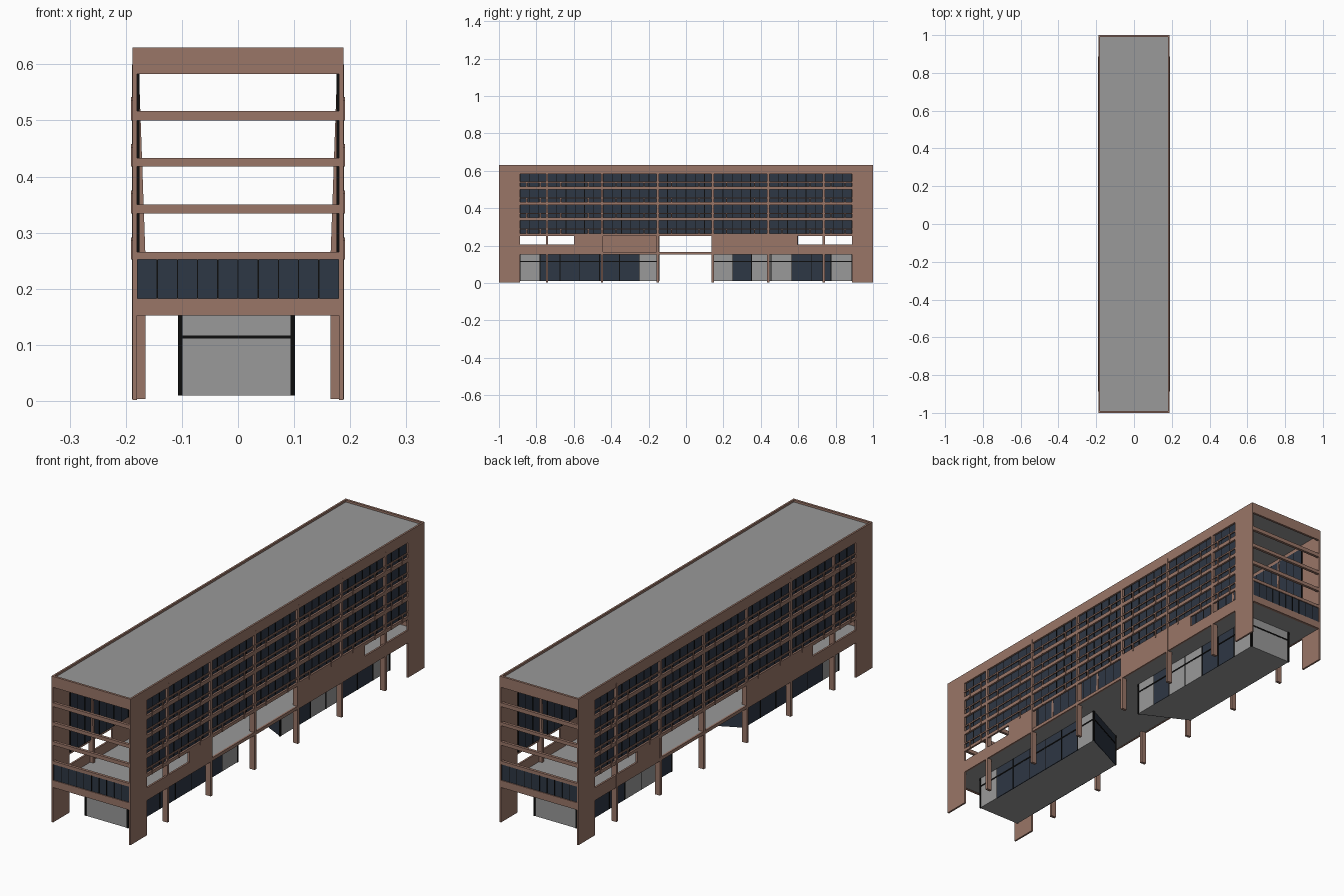
import bpy, bmesh, math
from mathutils import Vector

if "Cube" in bpy.data.objects:
    bpy.data.objects.remove(bpy.data.objects["Cube"])


def material(name, rgb):
    m = bpy.data.materials.new(name)
    m.diffuse_color = (*rgb, 1)
    m.use_nodes = True
    m.node_tree.nodes["Principled BSDF"].inputs["Base Color"].default_value = m.diffuse_color
    return m


BROWN = material("brown cladding", (0.32, 0.18, 0.137))
GREY = material("grey concrete", (0.32, 0.32, 0.32))
GLASS = material("dark blue glass", (0.027, 0.038, 0.058))
BLACK = material("black metal", (0.004, 0.004, 0.004))


class Part:
    """Collects boxes and prisms of one colour into a single object."""
    def __init__(self, name, mat):
        self.name, self.mat, self.bm = name, mat, bmesh.new()

    def box(self, x0, x1, y0, y1, z0, z1):
        self.prism([(x0, y0), (x1, y0), (x1, y1), (x0, y1)], z0, z1)

    def prism(self, outline, z0, z1, top=None):
        low = [self.bm.verts.new((x, y, z0)) for x, y in outline]
        high = [self.bm.verts.new((x, y, z1)) for x, y in (top or outline)]
        n = len(low)
        self.bm.faces.new(low[::-1])
        self.bm.faces.new(high)
        for i in range(n):
            j = (i + 1) % n
            self.bm.faces.new((low[i], low[j], high[j], high[i]))

    def strip(self, p, q, z0, z1, t):
        """Thin upright plate along the line from p to q."""
        p, q = Vector(p), Vector(q)
        d = (q - p).normalized()
        n = Vector((-d.y, d.x)) * t / 2
        self.prism([p - n, q - n, q + n, p + n], z0, z1)

    def done(self):
        bmesh.ops.recalc_face_normals(self.bm, faces=self.bm.faces[:])
        me = bpy.data.meshes.new(self.name)
        self.bm.to_mesh(me)
        self.bm.free()
        me.materials.append(self.mat)
        bpy.context.collection.objects.link(bpy.data.objects.new(self.name, me))


X, XI, Y, E = 0.188, 0.18, 1.0, 0.888          # outer, inner, half length, window end
FLOORS = [(0.252, 0.266), (0.334, 0.35), (0.418, 0.433), (0.50, 0.517)]
COLS = [-0.743, -0.449, -0.151, 0.143, 0.44, 0.737]

# Roof and raised floor
slab = Part("roof_slab", GREY)
slab.box(-XI, XI, -0.992, 0.992, 0.608, 0.621)
slab.done()
slab = Part("raised_floor", GREY)
slab.box(-XI, XI, -0.99, 0.99, 0.153, 0.165)
slab.done()

# Parapet ring
ring = Part("parapet", BROWN)
for s in (-1, 1):
    ring.box(*sorted((s * XI, s * X)), -Y, Y, 0.583, 0.63)
    ring.box(-XI, XI, *sorted((s * 0.99, s * Y)), 0.583, 0.63)
ring.done()

# Long facades: s is the side, the second is the first turned half round
for s, side in ((1, "right"), (-1, "left")):
    xa, xb = sorted((s * XI, s * X))

    def span(part, y0, y1, z0, z1, a=xa, b=xb):
        part.box(a, b, *sorted((s * y0, s * y1)), z0, z1)

    wall = Part(side + "_facade_frame", BROWN)
    for y in (-1, 1):                            # end piers
        span(wall, y * E, y * Y, 0.002, 0.583)
    for z0, z1 in FLOORS:                        # floor bands
        span(wall, -E, E, z0, z1)
    span(wall, -E, E, 0.152, 0.166)              # lower band with openings
    span(wall, -E, -0.6, 0.166, 0.206)
    span(wall, -0.6, -0.449, 0.166, 0.252)
    span(wall, 0.143, 0.595, 0.166, 0.252)
    span(wall, 0.595, E, 0.166, 0.206)
    wall.done()

    # Tapered columns
    col = Part(side + "_columns", BROWN)
    for y in COLS:
        y0, y1 = y - 0.006, y + 0.006
        o, lo, hi = s * 0.1885, s * 0.165, s * 0.177
        foot = [(lo, y0), (o, y0), (o, y1), (lo, y1)]
        head = [(hi, y0), (o, y0), (o, y1), (hi, y1)]
        col.prism(foot, 0.004, 0.26)
        col.prism(foot, 0.26, 0.6, head)
    col.done()

    # Balcony rails with small posts
    rail = Part(side + "_rails", BROWN)
    ends = [-E] + COLS + [E]
    ra, rb = sorted((s * 0.186, s * 0.1905))
    for z0, z1 in FLOORS:
        rail.box(ra, rb, -E, E, z1 + 0.019, z1 + 0.025)
        for a, b in zip(ends, ends[1:]):
            for f in (0.25, 0.75):
                y = a + (b - a) * f
                rail.box(ra, rb, y - 0.003, y + 0.003, z0, z1 + 0.02)
    rail.done()

    # Window wall and mullions
    pane = Part(side + "_windows", GLASS)
    pane.box(*sorted((s * 0.1765, s * 0.1785)), -E, E, 0.262, 0.59)
    pane.done()
    bars = Part(side + "_window_mullions", BLACK)
    n = 36
    for i in range(n + 1):
        y = -E + 2 * E * i / n
        bars.box(*sorted((s * 0.1755, s * 0.1798)), y - 0.002, y + 0.002, 0.262, 0.59)
    bars.done()

# Open ends: beams, glass balustrade and its mullions
for s, end in ((-1, "front"), (1, "back")):
    ya, yb = sorted((s * 0.988, s * Y))
    beams = Part(end + "_beams", BROWN)
    for z0, z1 in FLOORS + [(0.152, 0.183)]:
        beams.box(-XI, XI, ya, yb, z0, z1)
    beams.done()
    pane = Part(end + "_balustrade_glass", GLASS)
    pane.box(-XI, XI, *sorted((s * 0.993, s * 0.996)), 0.183, 0.252)
    pane.done()
    bars = Part(end + "_balustrade_mullions", BLACK)
    for i in range(11):
        x = -XI + 0.036 * i
        bars.box(x - 0.001, x + 0.001, *sorted((s * 0.992, s * 0.9975)), 0.183, 0.252)
    bars.done()

# Ground floor lobbies: skewed inner end, panels of wall and glass
LOBBIES = {
    "front": (-1, [(0.148, 0.25, GREY), (0.25, 0.78, GLASS), (0.78, 0.888, GREY)], 9),
    "back": (1, [(0.145, 0.25, GREY), (0.25, 0.35, GLASS), (0.35, 0.455, GREY),
                 (0.455, 0.565, GREY), (0.565, 0.775, GLASS), (0.775, 0.888, GREY)], 9),
}
XL, XR, Z0, Z1 = -0.103, 0.098, 0.01, 0.153
for name, (s, panels, count) in LOBBIES.items():
    inner_r, inner_l = s * 0.147, s * 0.247
    outline = [(XR, inner_r), (XR, s * E), (XL, s * E), (XL, inner_l)]
    base = Part(name + "_lobby_floor", GREY)
    base.prism(outline, Z0, Z0 + 0.005)
    base.done()
    solid = Part(name + "_lobby_walls", GREY)
    glass = Part(name + "_lobby_glass", GLASS)
    frame = Part(name + "_lobby_frame", BLACK)
    solid.strip((XL, s * E), (XR, s * E), Z0, Z1, 0.004)
    glass.strip((XR, inner_r), (XL, inner_l), Z0, Z1, 0.004)
    for x in (XR, XL):
        for a, b, m in panels:
            if x == XL and b <= 0.25:
                continue
            part = glass if m is GLASS else solid
            part.strip((x, s * a), (x, s * b), Z0, Z1, 0.004)
            n = max(1, round((b - a) / 0.1))
            for i in range(n):
                y = s * (a + (b - a) * i / n)
                frame.box(x - 0.003, x + 0.003, y - 0.002, y + 0.002, Z0, Z1)
    for i, p in enumerate(outline):              # corner posts and transom bar
        frame.box(p[0] - 0.004, p[0] + 0.004, p[1] - 0.004, p[1] + 0.004, Z0, Z1)
        frame.strip(p, outline[(i + 1) % 4], 0.111, 0.117, 0.007)
    for part in (solid, glass, frame):
        part.done()
